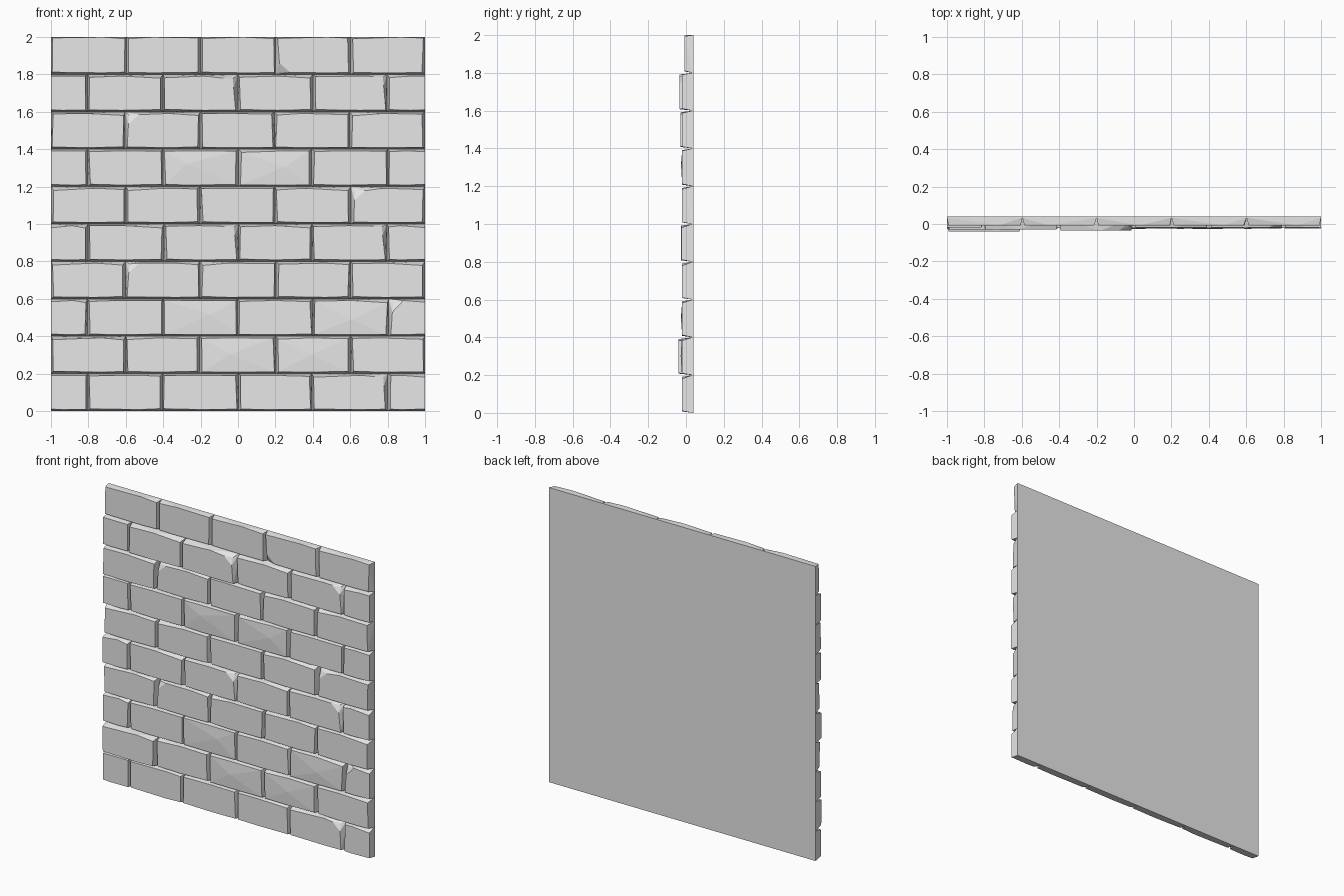
import bpy
import bmesh
import math
import random

random.seed(7)
cube = bpy.data.objects.get("Cube")
if cube:
    bpy.data.objects.remove(cube, do_unlink=True)

# One plain stone grey
stone = bpy.data.materials.new("stone_grey")
stone.use_nodes = True
grey = (0.8, 0.8, 0.8, 1)
stone.diffuse_color = grey
stone.node_tree.nodes["Principled BSDF"].inputs["Base Color"].default_value = grey

BACK, BED, ROWS, HEIGHT = 0.04, 0.034, 10, 0.2

# Front depth of each course, bottom to top, and of a few proud bricks
course_front = [-0.02, -0.022, -0.02, -0.022, -0.024, -0.02, -0.02, -0.022, -0.02, -0.008]
proud = {(1, 0): -0.04, (8, 2): -0.035, (7, 0): -0.03, (8, 1): -0.03, (4, 0): -0.026}

# Broken corners: (course, brick) -> (side, up)
chips = {(9, 3): (-1, -1), (8, 2): (1, 1), (8, 4): (1, 1), (7, 1): (-1, 1),
         (5, 4): (-1, 1), (4, 2): (1, 1), (4, 4): (1, 1), (3, 1): (-1, 1),
         (2, 5): (-1, 1), (0, 4): (1, 1)}
# Bricks with a faceted, bulging face
bulging = {(1, 2), (1, 3), (2, 2), (2, 4), (6, 2), (6, 3)}


def finish(bm, name):
    mesh = bpy.data.meshes.new(name)
    bm.to_mesh(mesh)
    bm.free()
    mesh.materials.append(stone)
    ob = bpy.data.objects.new(name, mesh)
    bpy.context.collection.objects.link(ob)


def add_brick(bm, x0, x1, row, index):
    """A tapered block hulled from its bed rectangle and an uneven front."""
    z0, z1 = row * HEIGHT, (row + 1) * HEIGHT
    front = proud.get((row, index), course_front[row])
    pts = [(x, BED, z) for x in (x0, x1) for z in (z0, z1)]
    chip = chips.get((row, index))
    half_end = row % 2 == 0
    for side, x in ((-1, x0), (1, x1)):
        flush = half_end and abs(x) > 0.99
        for up in (-1, 1):
            inset = 0 if flush else random.uniform(0.006, 0.017)
            drop = random.uniform(0.009, 0.022) if up > 0 else random.uniform(0.009, 0.013)
            if row == ROWS - 1 and up > 0:
                drop *= 0.5
            px = x - side * inset
            pz = (z1 if up > 0 else z0) - up * drop
            if chip == (side, up):
                # The corner is replaced by two edge points and a sunken one
                pts += [(px - side * 0.065, front, pz),
                        (px - side * 0.008, front, pz - up * 0.05),
                        (px - side * 0.012, front + 0.02, pz - up * 0.004)]
            else:
                pts.append((px, front, pz))
    # Slightly arched top and bottom edges
    mid = x0 + (x1 - x0) * random.uniform(0.3, 0.7)
    pts.append((mid, front, z1 - (0.001 if row == ROWS - 1 else 0.009)))
    pts.append((mid, front, z0 + 0.008))
    if (row, index) in bulging:
        pts.append((mid, front - 0.006, z0 + HEIGHT * random.uniform(0.4, 0.7)))
    verts = [bm.verts.new(p) for p in pts]
    hull = bmesh.ops.convex_hull(bm, input=verts)
    spare = {g for g in hull["geom_interior"] + hull["geom_unused"]
             if isinstance(g, bmesh.types.BMVert)}
    if spare:
        bmesh.ops.delete(bm, geom=list(spare), context='VERTS')


# Flat backing sheet
bm = bmesh.new()
bmesh.ops.create_cube(bm, size=1)
for v in bm.verts:
    v.co = (v.co.x * 2, BACK if v.co.y > 0 else BED, v.co.z * 2 + 1)
finish(bm, "backing_sheet")

# Courses in running bond
for row in range(ROWS):
    if row % 2:
        joints = [-1 + 0.4 * i for i in range(6)]
    else:
        joints = [-1] + [-0.8 + 0.4 * i for i in range(5)] + [1]
    # Hand-laid wobble of the inner joints
    joints = [j if abs(j) > 0.99 else j + random.uniform(-0.006, 0.006) for j in joints]
    bm = bmesh.new()
    for i, (a, b) in enumerate(zip(joints, joints[1:])):
        add_brick(bm, a, b, row, i)
    bmesh.ops.dissolve_limit(bm, angle_limit=math.radians(1),
                             verts=bm.verts[:], edges=bm.edges[:])
    bmesh.ops.recalc_face_normals(bm, faces=bm.faces[:])
    finish(bm, f"brick_course_{row + 1}")
